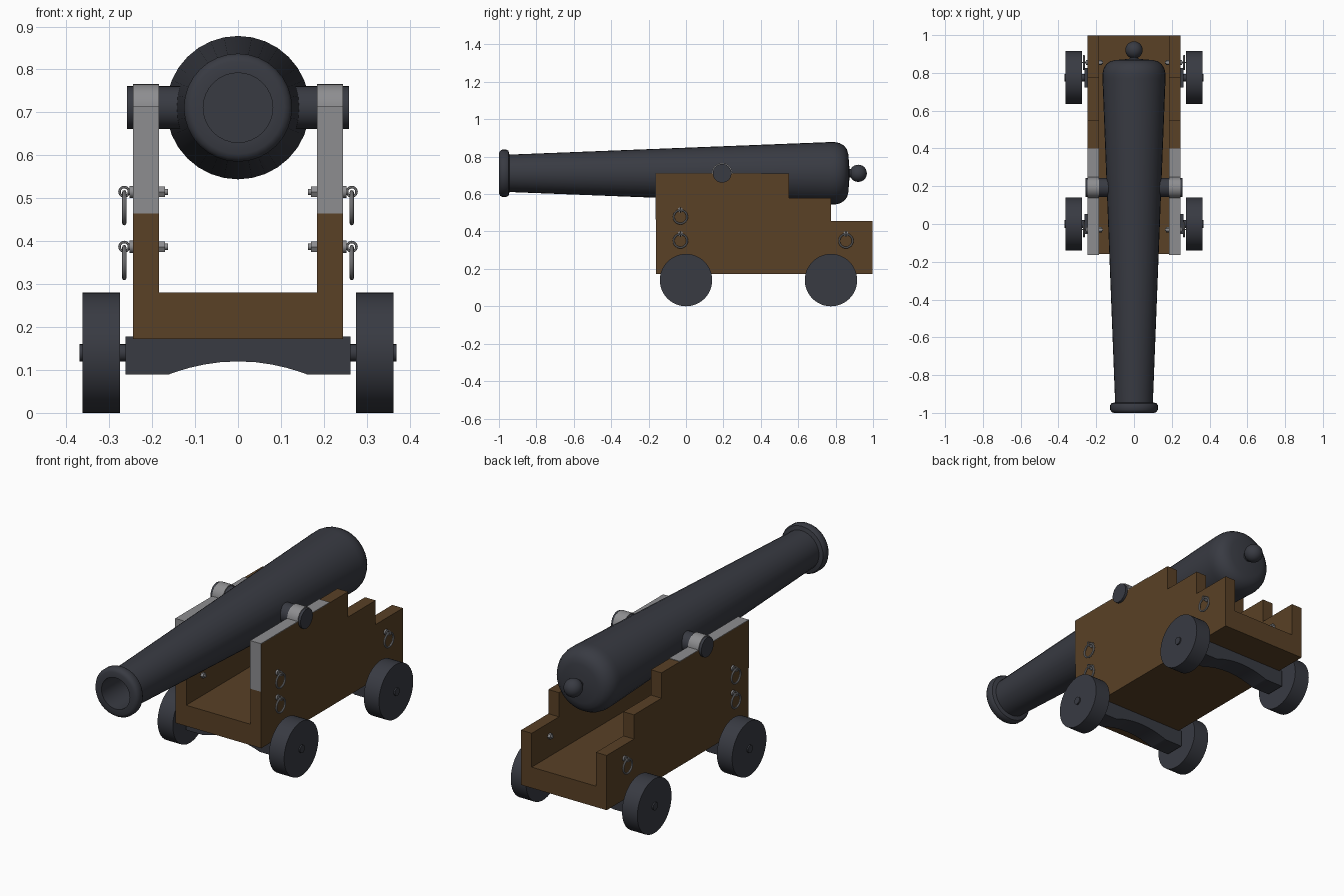
import bpy, bmesh, math
from mathutils import Matrix, Vector

if "Cube" in bpy.data.objects:
    bpy.data.objects.remove(bpy.data.objects["Cube"])


def material(name, rgb):
    m = bpy.data.materials.new(name)
    m.diffuse_color = (*rgb, 1)
    m.use_nodes = True
    m.node_tree.nodes["Principled BSDF"].inputs["Base Color"].default_value = m.diffuse_color
    return m


IRON = material("dark_iron", (0.04, 0.043, 0.055))
WOOD = material("wood", (0.1, 0.052, 0.019))
STEEL = material("steel", (0.27, 0.27, 0.28))


def finish(name, bm, mat, smooth=True):
    bmesh.ops.recalc_face_normals(bm, faces=bm.faces)
    me = bpy.data.meshes.new(name)
    bm.to_mesh(me)
    bm.free()
    ob = bpy.data.objects.new(name, me)
    bpy.context.collection.objects.link(ob)
    me.materials.append(mat)
    if smooth:
        bpy.ops.object.select_all(action='DESELECT')
        ob.select_set(True)
        bpy.context.view_layer.objects.active = ob
        bpy.ops.object.shade_smooth_by_angle(angle=math.radians(35))
    return ob


def box(name, x, y, z, mat):
    bm = bmesh.new()
    bmesh.ops.create_cube(bm, size=1)
    for v in bm.verts:
        v.co = [(a + b) / 2 + c * (b - a) for c, (a, b) in zip(v.co, (x, y, z))]
    return finish(name, bm, mat, False)


def extrude(name, pts, step, mat, smooth=False):
    """Extrude a planar outline along a vector."""
    bm = bmesh.new()
    face = bm.faces.new([bm.verts.new(p) for p in pts])
    geo = bmesh.ops.extrude_face_region(bm, geom=[face])["geom"]
    bmesh.ops.translate(bm, verts=[g for g in geo if isinstance(g, bmesh.types.BMVert)], vec=step)
    return finish(name, bm, mat, smooth)


def rod(name, x0, x1, y, z, r, mat, n=32):
    """Cylinder along x."""
    bm = bmesh.new()
    bmesh.ops.create_cone(bm, cap_ends=True, segments=n, radius1=r, radius2=r, depth=abs(x1 - x0),
                          matrix=Matrix.Translation(((x0 + x1) / 2, y, z)) @ Matrix.Rotation(math.pi / 2, 4, 'Y'))
    return finish(name, bm, mat)


def lathe(name, profile, z, mat, n=32):
    """Spin (y, radius) points around the barrel axis."""
    bm = bmesh.new()
    vs = [bm.verts.new((r, y, z)) for y, r in profile]
    es = [bm.edges.new(p) for p in zip(vs, vs[1:])]
    bmesh.ops.spin(bm, geom=vs + es, cent=(0, 0, z), axis=(0, 1, 0), angle=2 * math.pi, steps=n)
    bmesh.ops.remove_doubles(bm, verts=bm.verts, dist=1e-4)
    return finish(name, bm, mat)


def ring(name, center, R, r, axis, mat, n=24, m=8):
    bm = bmesh.new()
    vs = [bm.verts.new((R + r * math.cos(2 * math.pi * k / m), 0, r * math.sin(2 * math.pi * k / m)))
          for k in range(m)]
    es = [bm.edges.new((vs[k], vs[(k + 1) % m])) for k in range(m)]
    bmesh.ops.spin(bm, geom=vs + es, cent=(0, 0, 0), axis=(0, 0, 1), angle=2 * math.pi, steps=n)
    bmesh.ops.remove_doubles(bm, verts=bm.verts, dist=1e-5)
    rot = Vector((0, 0, 1)).rotation_difference(Vector(axis)).to_matrix().to_4x4()
    bmesh.ops.transform(bm, verts=bm.verts, matrix=Matrix.Translation(center) @ rot)
    return finish(name, bm, mat)


AXIS = 0.711

# Barrel with hollow bore, muzzle ring, rounded breech and knob
lathe("barrel", [(-0.65, 0), (-0.65, 0.081), (-1, 0.081), (-1, 0.108), (-0.995, 0.119), (-0.984, 0.126),
                 (-0.96, 0.126), (-0.949, 0.12), (-0.944, 0.1), (0.77, 0.167), (0.795, 0.167),
                 (0.82, 0.162), (0.845, 0.148), (0.861, 0.127), (0.868, 0.1), (0.872, 0.05),
                 (0.874, 0.024), (0.89, 0.02), (0.93, 0.02), (0.93, 0)], AXIS, IRON)
bm = bmesh.new()
bmesh.ops.create_uvsphere(bm, u_segments=24, v_segments=14, radius=0.046,
                          matrix=Matrix.Translation((0, 0.921, AXIS)))
finish("breech_knob", bm, IRON)
rod("trunnion", -0.258, 0.258, 0.193, AXIS, 0.05, IRON)

# Carriage bed
box("carriage_bed", (-0.245, 0.245), (-0.16, 0.998), (0.172, 0.28), WOOD)

# Axles with arched underside
arch = [(0.16 * math.cos(math.pi * k / 12), 0.09 + 0.03 * math.sin(math.pi * k / 12) ** 2) for k in range(13)]
outline = [(-0.262, 0.178), (0.262, 0.178), (0.262, 0.09)] + arch + [(-0.262, 0.09)]
for end, y in (("front", 0.0), ("rear", 0.775)):
    extrude(f"{end}_axle_beam", [(x, y - 0.052, z) for x, z in outline], (0, 0.104, 0), IRON, True)
    rod(f"{end}_axle_rod", -0.369, 0.369, y, 0.14, 0.02, IRON, 20)

for side, s in (("left", -1), ("right", 1)):
    # Stepped cheek
    steps = [(-0.16, 0.28), (0.998, 0.28), (0.998, 0.455), (0.775, 0.455), (0.775, 0.58),
             (0.55, 0.58), (0.55, AXIS), (-0.16, AXIS)]
    extrude(f"{side}_cheek", [(s * 0.184, y, z) for y, z in steps], (s * 0.061, 0, 0), WOOD)

    # Metal strap down the front, along the top and over the trunnion
    hump = [(0.193 - 0.055 * math.cos(math.pi * k / 16), AXIS + 0.055 * math.sin(math.pi * k / 16))
            for k in range(17)]
    strap = ([(-0.16, 0.465), (-0.163, 0.465), (-0.163, AXIS + 0.003), (0.138, AXIS + 0.003)] + hump[1:-1]
             + [(0.248, AXIS + 0.003), (0.4, AXIS + 0.003), (0.4, AXIS), (-0.16, AXIS)])
    extrude(f"{side}_strap", [(s * 0.184, y, z) for y, z in strap], (s * 0.061, 0, 0), STEEL, True)

    # Wheels
    for end, y in (("front", 0.0), ("rear", 0.775)):
        rod(f"{side}_{end}_wheel", s * 0.275, s * 0.362, y, 0.14, 0.14, IRON, 48)

    # Eyebolts with hanging rings
    for i, (y, z) in enumerate(((-0.03, 0.515), (-0.03, 0.387), (0.855, 0.387))):
        rod(f"{side}_bolt_{i}", s * 0.163, s * 0.256, y, z, 0.007, STEEL, 12)
        rod(f"{side}_inner_nut_{i}", s * 0.17, s * 0.184, y, z, 0.014, STEEL, 6)
        rod(f"{side}_outer_nut_{i}", s * 0.245, s * 0.253, y, z, 0.014, STEEL, 12)
        ring(f"{side}_eye_{i}", (s * 0.265, y, z), 0.011, 0.003, (0, 1, 0), STEEL, 16, 6)
        ring(f"{side}_hanging_ring_{i}", (s * 0.265, y, z - 0.037), 0.036, 0.005, (1, 0, 0), STEEL)
